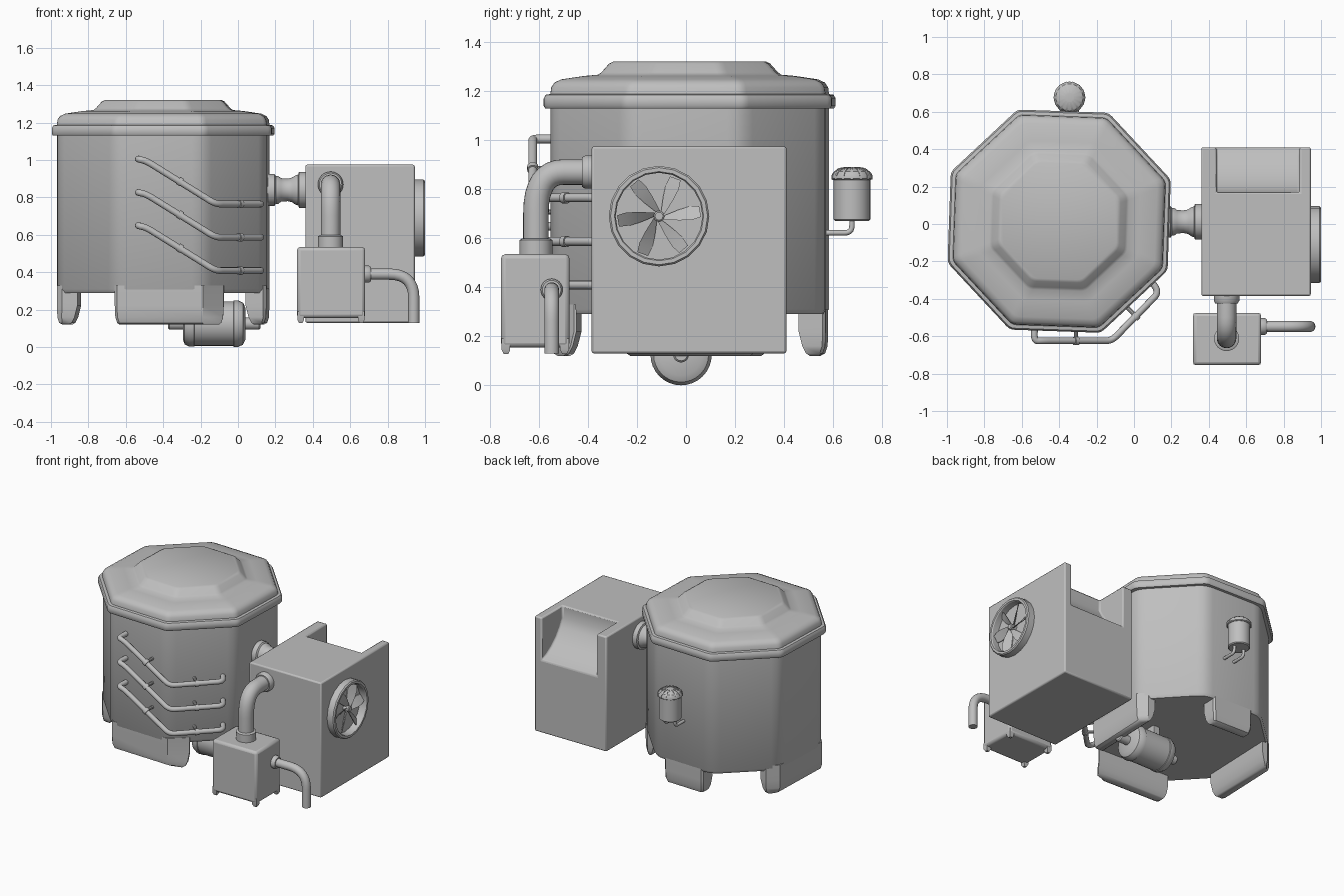
import bpy, bmesh, math
from mathutils import Vector, Matrix

if "Cube" in bpy.data.objects:
    bpy.data.objects.remove(bpy.data.objects["Cube"])

grey = bpy.data.materials.new("light_grey_metal")
grey.diffuse_color = (0.52, 0.52, 0.52, 1)
grey.use_nodes = True
grey.node_tree.nodes["Principled BSDF"].inputs["Base Color"].default_value = grey.diffuse_color
TANK = Vector((-0.40, 0.015, 0))
A0 = math.radians(65.5)          # angle of the first octagon corner


def finish(name, bm, angle=35, bevel=0):
    bmesh.ops.recalc_face_normals(bm, faces=bm.faces)
    me = bpy.data.meshes.new(name)
    bm.to_mesh(me)
    bm.free()
    ob = bpy.data.objects.new(name, me)
    bpy.context.collection.objects.link(ob)
    me.materials.append(grey)
    if bevel:
        m = ob.modifiers.new("bevel", 'BEVEL')
        m.width, m.segments, m.limit_method = bevel, 2, 'ANGLE'
    bpy.ops.object.select_all(action='DESELECT')
    ob.select_set(True)
    bpy.context.view_layer.objects.active = ob
    bpy.ops.object.shade_smooth_by_angle(angle=math.radians(angle))
    return ob


def loft(name, rings, angle=35, bevel=0):
    """Join closed rings of equal length and cap both ends."""
    bm = bmesh.new()
    vs = [[bm.verts.new(p) for p in r] for r in rings]
    n = len(vs[0])
    for a, b in zip(vs, vs[1:]):
        for i in range(n):
            bm.faces.new((a[i], a[(i + 1) % n], b[(i + 1) % n], b[i]))
    bm.faces.new(vs[0])
    bm.faces.new(vs[-1])
    return finish(name, bm, angle, bevel)


def octagon(r, z, rnd):
    """Octagon ring with rounded corners."""
    c = [Vector((r * math.cos(A0 + k * math.pi / 4), r * math.sin(A0 + k * math.pi / 4), 0)) for k in range(8)]
    out = []
    for k in range(8):
        p = c[k] + (c[k - 1] - c[k]).normalized() * rnd
        q = c[k] + (c[(k + 1) % 8] - c[k]).normalized() * rnd
        for i in range(4):
            t = i / 3
            out.append(TANK + Vector((0, 0, z)) + p * (1 - t) ** 2 + c[k] * 2 * t * (1 - t) + q * t * t)
    return out


def lathe(name, origin, axis, profile, n=32):
    """Revolve (radius, distance) points around an axis."""
    q = Vector(axis).to_track_quat('Z', 'Y')
    o = Vector(origin)
    return loft(name, [[o + q @ Vector((r * math.cos(2 * math.pi * i / n), r * math.sin(2 * math.pi * i / n), h))
                        for i in range(n)] for r, h in profile])


def box(name, lo, hi, bevel=0.0):
    (a, b, c), (d, e, f) = lo, hi
    return loft(name, [[(a, b, z), (d, b, z), (d, e, z), (a, e, z)] for z in (c, f)], 35, bevel)


def pipe(name, pts, r, bend, n=14):
    """Tube along a path whose corners are rounded."""
    P = [Vector(p) for p in pts]
    path = [P[0]]
    for a, b, c in zip(P, P[1:], P[2:]):
        p = b + (a - b).normalized() * min(bend, (a - b).length * .49)
        q = b + (c - b).normalized() * min(bend, (c - b).length * .49)
        path += [p * (1 - t) ** 2 + b * 2 * t * (1 - t) + q * t * t for t in [i / 8 for i in range(9)]]
    path.append(P[-1])
    rings, q, old = [], None, None
    for i, p in enumerate(path):
        d = (path[min(i + 1, len(path) - 1)] - path[max(i - 1, 0)]).normalized()
        q = d.to_track_quat('Z', 'Y') if q is None else old.rotation_difference(d) @ q
        old = d
        rings.append([p + q @ Vector((r * math.cos(2 * math.pi * k / n), r * math.sin(2 * math.pi * k / n), 0))
                      for k in range(n)])
    return loft(name, rings, 50)


# Tank body and stepped lid
loft("tank_body", [octagon(r, z, .06) for r, z in ((.595, .29), (.608, .31), (.608, 1.14))])
loft("tank_lid", [octagon(r, z, .025) for r, z in (
    (.61, 1.13), (.63, 1.13), (.637, 1.14), (.637, 1.17), (.628, 1.185), (.608, 1.188), (.604, 1.215),
    (.59, 1.235), (.56, 1.248), (.46, 1.262), (.40, 1.267), (.385, 1.277), (.352, 1.312), (.335, 1.32))], 40)

# Tank feet: front, right, back, left (centre angle, half width, sideways shift)
for side, ang, hw, shift in (("front", 268, .29, .05), ("right", 358, .27, .02), ("back", 88, .16, 0), ("left", 178, .28, -.02)):
    n = Vector((math.cos(math.radians(ang)), math.sin(math.radians(ang)), 0))
    t = Vector((-n.y, n.x, 0))
    rings = []
    for z, out, inn, w in ((.33, .56, .45, 0), (.22, .56, .45, 0), (.16, .558, .465, .003), (.13, .548, .48, .012), (.12, .53, .495, .025)):
        lo, hi = shift - hw + w, shift + hw - w
        a, b = max(-.233, lo + .012), min(.233, hi - .012)
        uv = [(lo, inn), (lo, max(inn + .01, out - (a - lo))), (a, out), (b, out), (hi, max(inn + .01, out - (hi - b))), (hi, inn)]
        rings.append([TANK + t * u + n * v + Vector((0, 0, z)) for u, v in uv])
    loft("foot_" + side, rings, 40)

# Motor under the tank
lathe("motor", (-.295, -.02, .125), (1, 0, 0), (
    (.085, 0), (.11, .01), (.123, .035), (.123, .06), (.119, .063), (.119, .27), (.125, .273), (.125, .295), (.112, .322), (.085, .335)))
lathe("motor_shaft", (-.375, -.02, .125), (1, 0, 0), ((.025, 0), (.032, .008), (.032, .487), (.025, .495)), 20)
box("motor_mount", (-.2, -.07, .2), (-.145, .03, .3), .005)

# Three coolant rails wrapping the front and front right faces
d = Vector((.707, -.707, 0))
for i in range(3):
    z0, z1 = 1.005 - .178 * i, .765 - .178 * i
    pipe("rail_%d" % i, [(-.53, -.53, z0), (-.535, -.625, z0), (-.49, -.625, z0 - .01), (-.12, -.625, z1),
                         (.135, -.365, z1), (.08, -.29, z1)], .018, .04, 12)
    for x, y, z, dr, run in ((-.31, -.625, z0 * .5 + z1 * .5, (0, -1, 0), (.84, 0, -.54)),
                             (.01, -.493, z1, d, (.7, .714, 0))):
        p, dr, run = Vector((x, y, z)), Vector(dr), Vector(run)
        lathe("rail_bracket", p - dr * .09, dr, ((.011, 0), (.011, .09)), 10)
        lathe("rail_clamp", p - run * .012, run, ((.023, 0), (.023, .024)), 14)

# Large fan housing with a scooped notch at its back top edge
housing = box("fan_housing", (.36, -.385, .13), (.945, .41, .975))
prof = [(.17, 1.1), (.17, .885), (.20, .83), (.245, .77), (.30, .722), (.36, .685), (.41, .665), (.5, .665), (.5, 1.1)]
cut = loft("notch_cutter", [[(x, y, z) for y, z in prof] for x in (.44, .885)])
m = housing.modifiers.new("notch", 'BOOLEAN')
m.operation, m.object, m.solver = 'DIFFERENCE', cut, 'EXACT'
bpy.context.view_layer.objects.active = housing
bpy.ops.object.select_all(action='DESELECT')
housing.select_set(True)
bpy.ops.object.modifier_apply(modifier="notch")
bpy.data.objects.remove(cut)
m = housing.modifiers.new("bevel", 'BEVEL')
m.width, m.segments, m.limit_method, m.angle_limit = .01, 2, 'ANGLE', math.radians(50)
bpy.ops.object.shade_smooth_by_angle(angle=math.radians(35))

# Fan ring, hub and blades on the right side
F = Vector((.94, -.11, .69))
bm = bmesh.new()
rings = [[bm.verts.new(F + Vector((h, r * math.cos(k * math.pi / 10), r * math.sin(k * math.pi / 10)))) for k in range(20)]
         for r, h in ((.205, 0), (.205, .052), (.198, .06), (.182, .06), (.177, .052), (.177, 0))]
for a, b in zip(rings, rings[1:] + rings[:1]):
    for i in range(20):
        bm.faces.new((a[i], a[(i + 1) % 20], b[(i + 1) % 20], b[i]))
finish("fan_ring", bm, 25)
lathe("fan_hub", F, (1, 0, 0), ((.022, 0), (.022, .045), (.016, .05)), 16)
for k in range(6):
    R = Matrix.Rotation(math.radians(60 * k + 40), 4, 'X')
    sec = []
    for r, w, tw in ((.015, .012, .9), (.08, .028, .7), (.13, .034, .6), (.168, .026, .5)):
        sec.append([F + R @ Vector((.027 + s * w * math.sin(tw) + e, s * w * math.cos(tw) + .01, r))
                    for s, e in ((-1, -.003), (1, -.003), (1, .003), (-1, .003))])
    loft("fan_blade", sec)

# Flanged duct between tank and housing
lathe("tank_duct", (.14, .012, .84), (1, 0, 0), (
    (.085, 0), (.085, .055), (.075, .062), (.074, .075), (.063, .09), (.06, .125), (.066, .15), (.077, .165),
    (.083, .182), (.096, .186), (.096, .235)))

# Small filter box on four corner feet
box("filter_box", (.315, -.755, .155), (.68, -.475, .535), .018)
for x in (.318, .642):
    for y in (-.752, -.513):
        loft("filter_foot", [[(x + e, y + e, z), (x + .035 - e, y + e, z), (x + .035 - e, y + .035 - e, z), (x + e, y + .035 - e, z)]
                             for e, z in ((.008, .128), (0, .145), (0, .19))])

# Intake elbow from filter box up to the housing
pipe("intake_elbow", [(.495, -.612, .53), (.495, -.612, .87), (.495, -.38, .87)], .052, .21, 24)
lathe("intake_collar_low", (.495, -.612, .53), (0, 0, 1), ((.067, 0), (.067, .062), (.058, .068)))
lathe("intake_collar_high", (.495, -.38, .87), (0, -1, 0), ((.068, 0), (.068, .03), (.06, .045)))

# Drain pipe at the side of the filter box
pipe("drain_pipe", [(.67, -.548, .39), (.94, -.548, .39), (.94, -.548, .13)], .03, .15, 20)
lathe("drain_collar", (.675, -.548, .39), (1, 0, 0), ((.045, 0), (.045, .025), (.038, .035)), 24)

# Breather canister behind the tank, with ribbed cap
B = Vector((-.345, .677, 0))
lathe("breather_body", B + Vector((0, 0, .67)), (0, 0, 1), ((.068, 0), (.075, .006), (.075, .17)))
lathe("breather_cap", B + Vector((0, 0, .838)), (0, 0, 1), ((.078, 0), (.084, .005), (.084, .015), (.072, .035), (.045, .047), (.02, .05)))
for k in range(14):
    a = 2 * math.pi * k / 14
    u, w = Vector((math.cos(a), math.sin(a), 0)), Vector((-math.sin(a), math.cos(a), 0)) * .005
    loft("cap_rib", [[B + u * r + w * s + Vector((0, 0, z)) for s, z in ((-1, zb), (1, zb), (1, zt), (-1, zt))]
                     for r, zb, zt in ((.025, .87, .891), (.055, .865, .886), (.078, .845, .868), (.085, .84, .856))])
for x in (-.04, .04):
    pipe("breather_tube", [B + Vector((x, 0, .69)), B + Vector((x, 0, .622)), B + Vector((x, -.13, .622))], .011, .03, 12)
